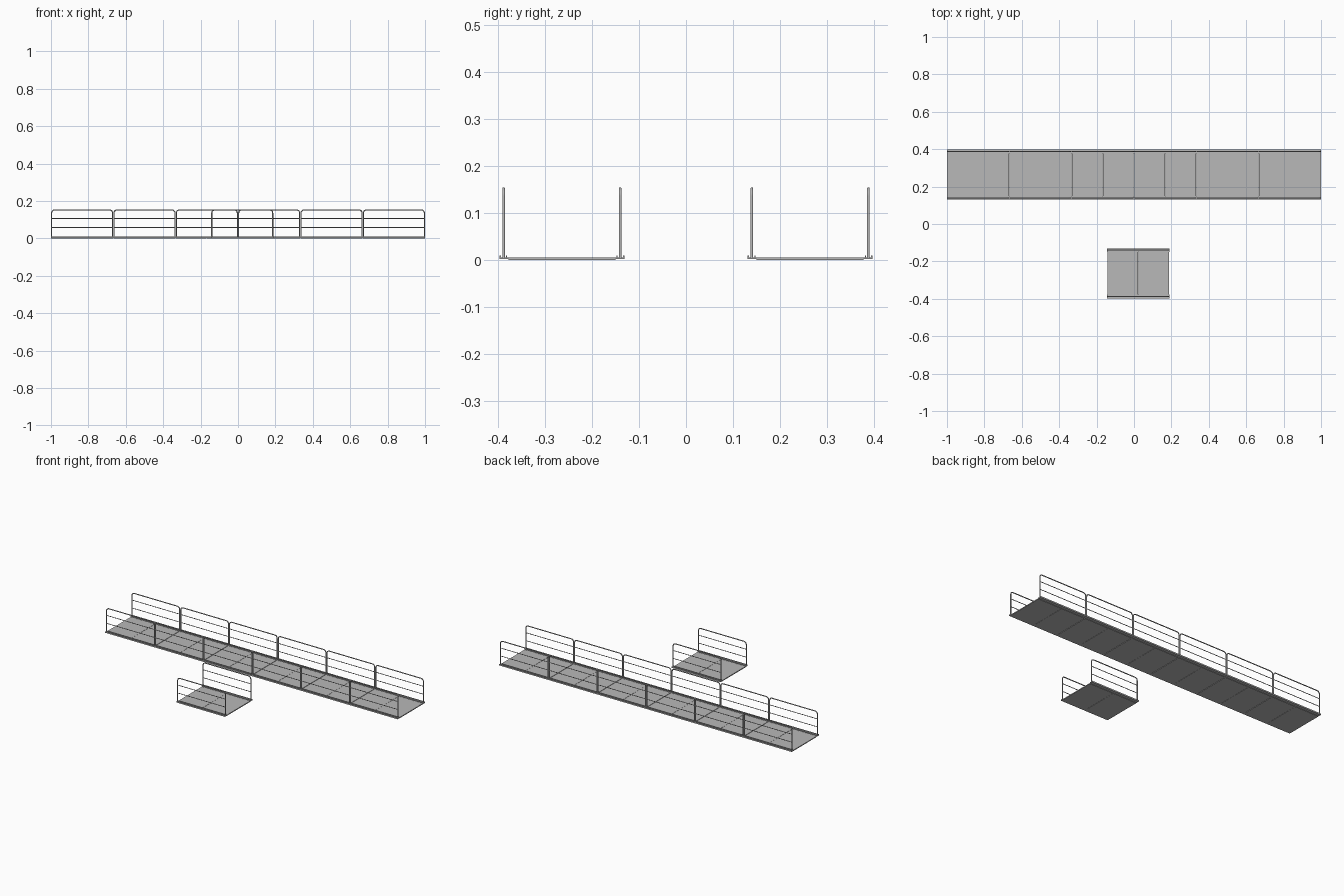
import bpy, math
from mathutils import Vector

if "Cube" in bpy.data.objects:
    bpy.data.objects.remove(bpy.data.objects["Cube"])

PITCH = 1 / 3      # length of one walkway module
HALF_W = 0.133     # half the overall width
RAIL_Y = 0.124     # railing offset from the centre line
R = 0.003          # main tube radius

# dark grey metal
METAL = bpy.data.materials.new("grey_metal")
METAL.diffuse_color = (0.48, 0.48, 0.48, 1)
METAL.use_nodes = True
METAL.node_tree.nodes["Principled BSDF"].inputs["Base Color"].default_value = METAL.diffuse_color


def box(name, lo, hi):
    bpy.ops.mesh.primitive_cube_add(size=1)
    o = bpy.context.object
    o.name = name
    lo, hi = Vector(lo), Vector(hi)
    for v in o.data.vertices:
        v.co = [(lo[i] + hi[i]) / 2 + v.co[i] * (hi[i] - lo[i]) for i in range(3)]
    o.data.materials.append(METAL)
    return o


def tube(name, pts, radius):
    cu = bpy.data.curves.new(name, 'CURVE')
    cu.dimensions = '3D'
    cu.bevel_depth = radius
    cu.bevel_resolution = 2
    cu.use_fill_caps = True
    cu.materials.append(METAL)
    sp = cu.splines.new('POLY')
    sp.points.add(len(pts) - 1)
    for p, c in zip(sp.points, pts):
        p.co = (*c, 1)
    o = bpy.data.objects.new(name, cu)
    bpy.context.collection.objects.link(o)
    bpy.ops.object.select_all(action='DESELECT')
    o.select_set(True)
    bpy.context.view_layer.objects.active = o
    bpy.ops.object.convert(target='MESH')
    bpy.ops.object.shade_smooth_by_angle(angle=math.radians(50))


def hoop_path(cx, y, half, bottom, top, corner):
    # inverted U with rounded upper corners
    pts = [(cx - half, y, bottom)]
    for side, start in ((-1, 180), (1, 90)):
        for i in range(6):
            a = math.radians(start - 18 * i)
            pts.append((cx + side * (half - corner) + corner * math.cos(a), y,
                        top - corner + corner * math.sin(a)))
    pts.append((cx + half, y, bottom))
    return pts


def module(cx, cy, tag):
    h = PITCH / 2
    # two floor plates per module, with narrow gaps between them
    for s, end in ((-1, "left"), (1, "right")):
        xa, xb = sorted((cx + s * 0.0006, cx + s * (h - 0.0015)))
        box(f"deck_plate_{end}_{tag}", (xa, cy - 0.114, 0.0), (xb, cy + 0.114, 0.0055))
    for s, side in ((-1, "front"), (1, "back")):
        # edge channel: flat flange with an upturned outer lip
        def strip(name, a, b, z0, z1):
            ya, yb = sorted((cy + s * a, cy + s * b))
            box(f"{name}_{side}_{tag}", (cx - h, ya, z0), (cx + h, yb, z1))
        strip("edge_flange", 0.114, HALF_W, 0.002, 0.006)
        strip("outer_lip", HALF_W - 0.003, HALF_W, 0.006, 0.0105)
        strip("inner_lip", 0.1165, 0.1185, 0.006, 0.0095)
        # railing hoop and two thin mid rails
        y = cy + s * RAIL_Y
        half = h - R - 0.0006
        tube(f"rail_hoop_{side}_{tag}", hoop_path(cx, y, half, 0.005, 0.155 - R, 0.016), R)
        for i, z in enumerate((0.058, 0.107)):
            tube(f"mid_rail_{side}_{tag}_{i}", [(cx - half, y, z), (cx + half, y, z)], 0.002)


# long walkway of six modules, and one loose module in front
for n in range(6):
    module(-1 + PITCH * (n + 0.5), 0.264, f"walkway_{n + 1}")
module(0.0225, -0.264, "single")
